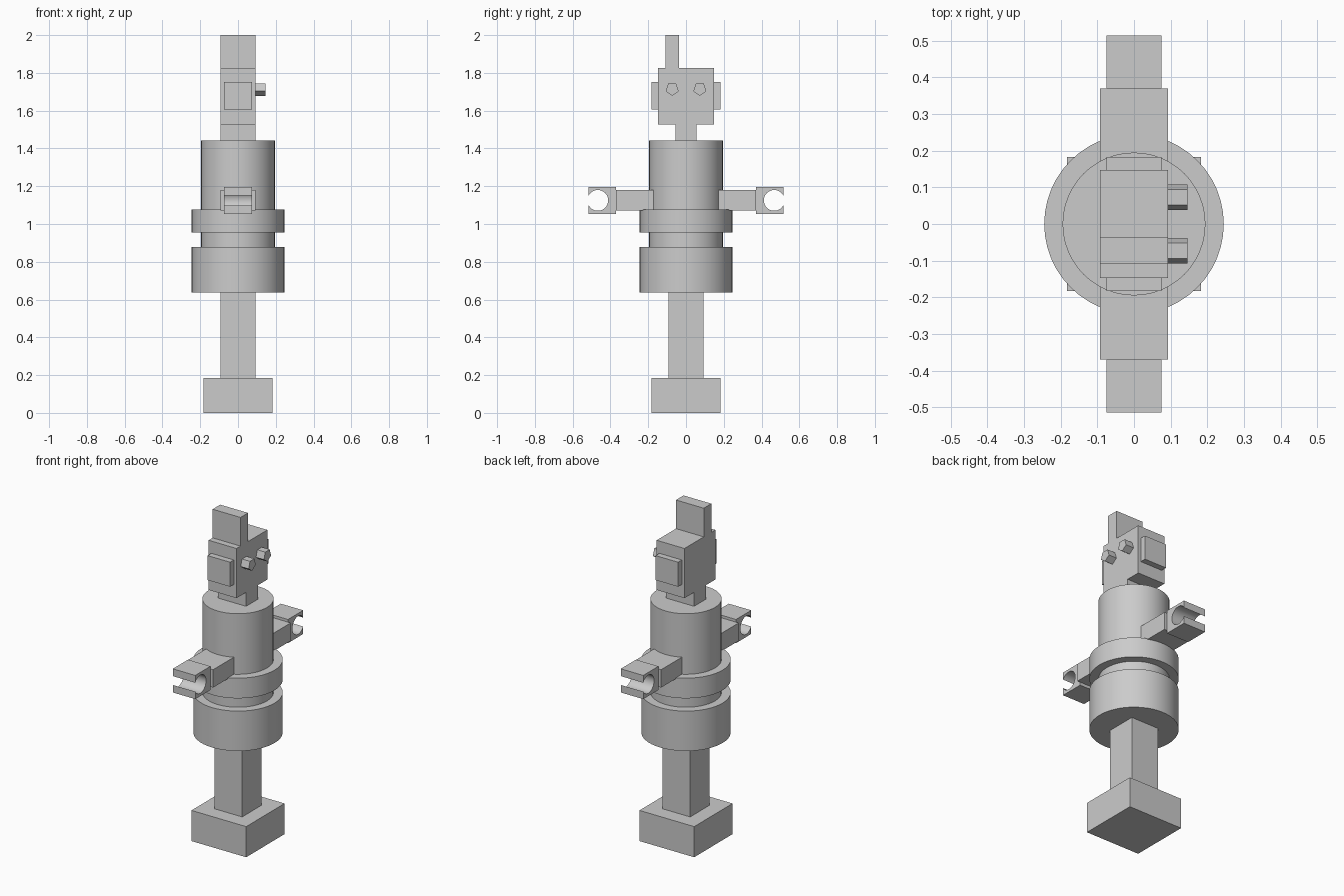
import bpy, bmesh, math

if "Cube" in bpy.data.objects:
    bpy.data.objects.remove(bpy.data.objects["Cube"])

grey = bpy.data.materials.new("plain grey")
grey.diffuse_color = (0.6, 0.6, 0.6, 1)
grey.use_nodes = True
grey.node_tree.nodes["Principled BSDF"].inputs["Base Color"].default_value = grey.diffuse_color


def finish(name, bm):
    bmesh.ops.recalc_face_normals(bm, faces=bm.faces)
    mesh = bpy.data.meshes.new(name)
    bm.to_mesh(mesh)
    bm.free()
    mesh.materials.append(grey)
    ob = bpy.data.objects.new(name, mesh)
    bpy.context.collection.objects.link(ob)
    return ob


def box(name, x, y, z):
    """Box from (min, max) ranges."""
    bm = bmesh.new()
    bmesh.ops.create_cube(bm, size=1)
    for v in bm.verts:
        v.co = [r[0] + (c + 0.5) * (r[1] - r[0]) for c, r in zip(v.co, (x, y, z))]
    return finish(name, bm)


def prism_x(name, profile, x0, x1):
    """Extrude a (y, z) profile along x."""
    bm = bmesh.new()
    face = bm.faces.new([bm.verts.new((x0, y, z)) for y, z in profile])
    ext = bmesh.ops.extrude_face_region(bm, geom=[face], use_keep_orig=True)
    for v in ext["geom"]:
        if isinstance(v, bmesh.types.BMVert):
            v.co.x = x1
    return finish(name, bm)


def smooth(ob):
    bpy.ops.object.select_all(action="DESELECT")
    ob.select_set(True)
    bpy.context.view_layer.objects.active = ob
    bpy.ops.object.shade_smooth_by_angle(angle=math.radians(30))


# Base and leg
box("base", (-0.183, 0.183), (-0.183, 0.183), (0, 0.185))
box("leg", (-0.093, 0.093), (-0.093, 0.093), (0.185, 0.637))

# Round body: one stepped profile turned around z
N = 48
steps = [(0.245, 0.637), (0.245, 0.878), (0.195, 0.878), (0.195, 0.955),
         (0.245, 0.955), (0.245, 1.077), (0.195, 1.077), (0.195, 1.443)]
bm = bmesh.new()
rings = [[bm.verts.new((r * math.cos(2 * math.pi * i / N),
                        r * math.sin(2 * math.pi * i / N), z)) for i in range(N)]
         for r, z in steps]
for a, b in zip(rings, rings[1:]):
    for i in range(N):
        j = (i + 1) % N
        bm.faces.new((a[i], a[j], b[j], b[i]))
bm.faces.new(rings[0])
bm.faces.new(rings[-1])
smooth(finish("body", bm))

# Neck, head and crest
box("neck", (-0.093, 0.093), (-0.056, 0.056), (1.443, 1.527))
box("head", (-0.093, 0.093), (-0.147, 0.147), (1.527, 1.827))
box("head_crest", (-0.093, 0.093), (-0.109, -0.037), (1.827, 2.0))

# Paired parts on both sides
HAND_Y, HAND_Z, GRIP_R = 0.467, 1.125, 0.055
OUTER = 0.515
gap = math.acos((OUTER - HAND_Y) / GRIP_R)
for side, s in (("left", 1), ("right", -1)):
    span = lambda a, b: tuple(sorted((s * a, s * b)))
    box(side + "_ear", (-0.075, 0.075), span(0.147, 0.183), (1.605, 1.753))
    # Five-sided eye pegs, point down
    peg = [(s * 0.073 + 0.036 * math.cos(t), 1.714 + 0.036 * math.sin(t))
           for t in (math.radians(-90 + 72 * k) for k in range(5))]
    prism_x(side + "_eye", peg, 0.093, 0.146)
    box(side + "_arm", (-0.093, 0.093), span(0.12, 0.37), (1.072, 1.18))
    # C-shaped gripping hand, open outward
    arc = [gap + (2 * math.pi - 2 * gap) * k / 28 for k in range(29)]
    claw = [(HAND_Y + GRIP_R * math.cos(t), HAND_Z + GRIP_R * math.sin(t)) for t in arc]
    claw += [(OUTER, 1.053), (0.37, 1.053), (0.37, 1.196), (OUTER, 1.196)]
    smooth(prism_x(side + "_hand", [(s * y, z) for y, z in claw], -0.075, 0.075))
